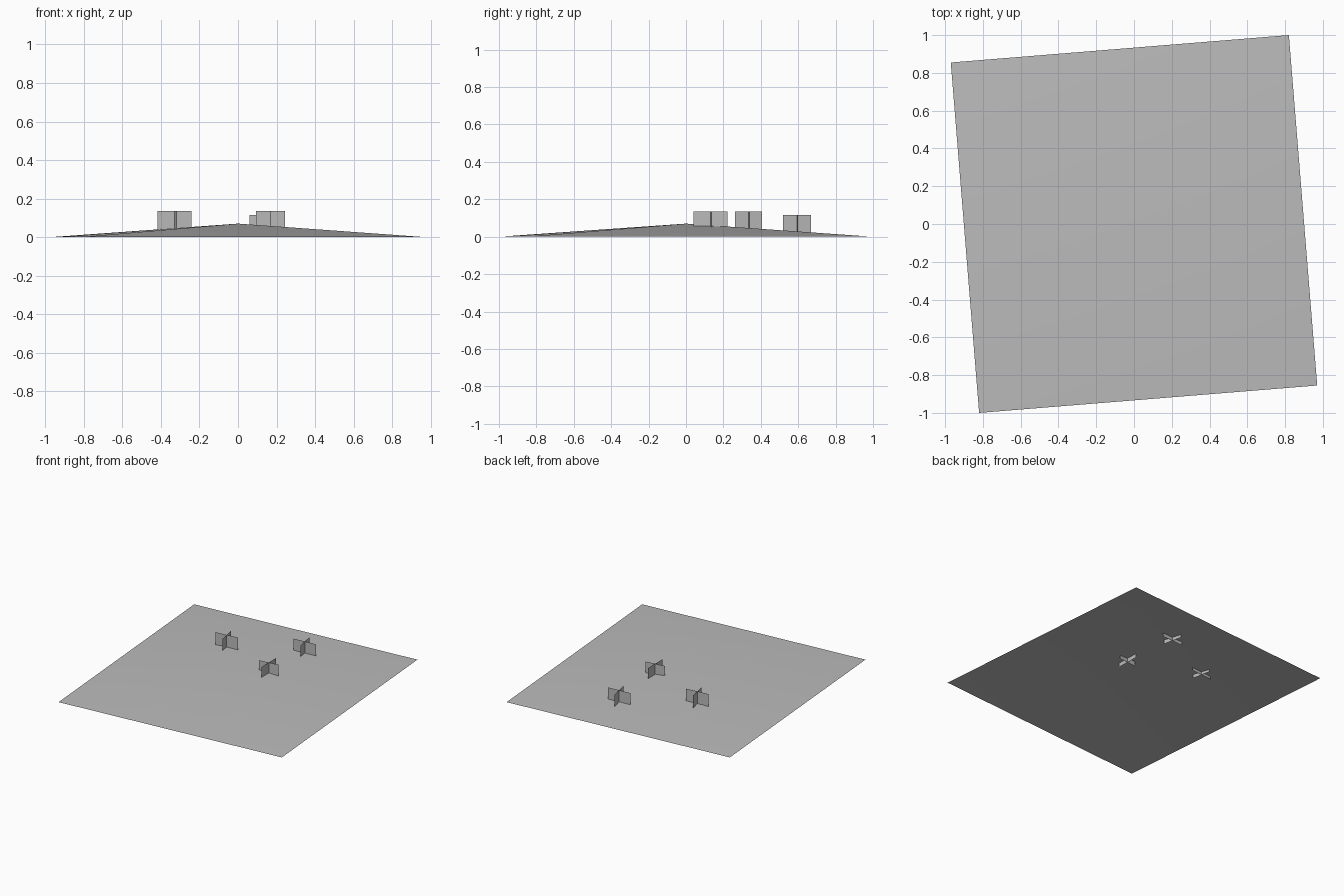
import bpy
from mathutils import Vector

cube = bpy.data.objects.get("Cube")
if cube:
    bpy.data.objects.remove(cube, do_unlink=True)

# Single plain grey for every part
grey = bpy.data.materials.new("plain grey")
grey.use_nodes = True
colour = (0.5, 0.5, 0.5, 1)
grey.diffuse_color = colour
grey.node_tree.nodes["Principled BSDF"].inputs["Base Color"].default_value = colour


def add_mesh(name, verts, faces):
    mesh = bpy.data.meshes.new(name)
    mesh.from_pydata(verts, [], faces)
    mesh.materials.append(grey)
    obj = bpy.data.objects.new(name, mesh)
    bpy.context.collection.objects.link(obj)
    return obj


# Ground: open sheet rising to a low central peak
corners = [(-0.82, -1.0, 0), (0.97, -0.855, 0), (0.82, 1.0, 0), (-0.97, 0.855, 0)]
ground = add_mesh("ground_sheet", corners + [(0, 0, 0.07)],
                  [(i, (i + 1) % 4, 4) for i in range(4)])
for face in ground.data.polygons:
    face.use_smooth = True


def crossed_cards(name, centre, across, along, bottom, top):
    """Two upright cards crossing at their middles."""
    verts, faces = [], []
    for span in (across, along):
        half, mid = Vector(span) / 2, Vector(centre)
        start, end = mid - half, mid + half
        n = len(verts)
        verts += [(*start, bottom), (*end, bottom), (*end, top), (*start, top)]
        faces.append((n, n + 1, n + 2, n + 3))
    add_mesh(name, verts, faces)


# Plants: three pairs of crossed cards, rooted just below the sheet
crossed_cards("plant_right", (-0.33, 0.335), (0.178, 0.015), (-0.029, 0.144), 0.02, 0.136)
crossed_cards("plant_middle", (0.169, 0.131), (0.151, 0.016), (-0.003, 0.182), 0.025, 0.136)
crossed_cards("plant_back", (0.151, 0.594), (0.182, 0.012), (-0.03, 0.149), 0.0, 0.115)
